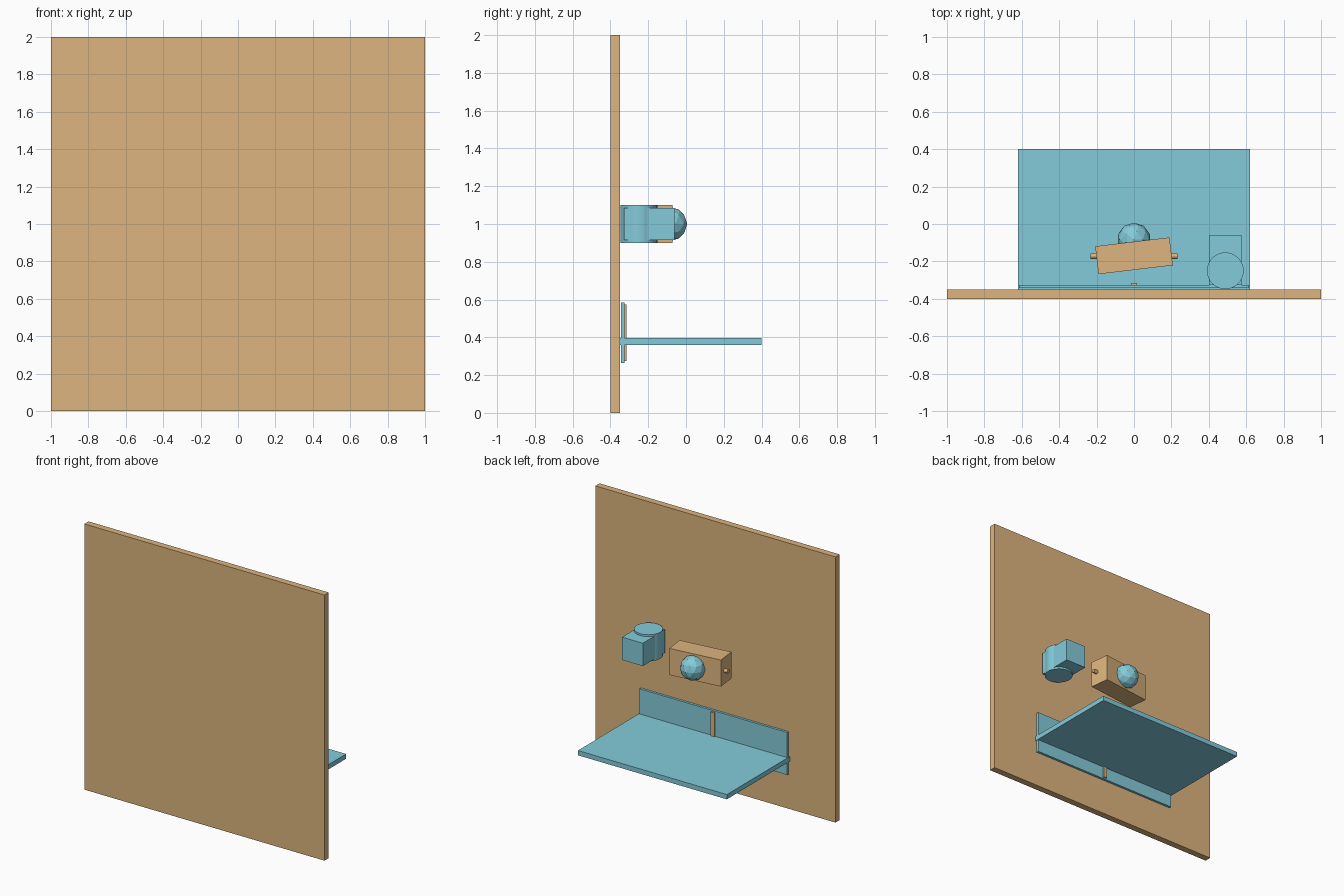
import bpy
from math import radians, pi

if "Cube" in bpy.data.objects:
    bpy.data.objects.remove(bpy.data.objects["Cube"])


def material(name, color):
    m = bpy.data.materials.new(name)
    m.diffuse_color = color
    m.use_nodes = True
    m.node_tree.nodes["Principled BSDF"].inputs["Base Color"].default_value = m.diffuse_color
    return m


WOOD = material("wood", (0.72, 0.46, 0.21, 1))
BLUE = material("blue", (0.23, 0.60, 0.70, 1))


def finish(name, mat):
    ob = bpy.context.object
    ob.name = name
    ob.data.materials.append(mat)
    return ob


def box(name, x, y, z, mat, turn=0):
    """Box from (min, max) ranges, turned about its own vertical axis."""
    bpy.ops.mesh.primitive_cube_add(
        size=1, location=[sum(r) / 2 for r in (x, y, z)], rotation=(0, 0, turn))
    bpy.context.object.scale = [r[1] - r[0] for r in (x, y, z)]
    return finish(name, mat)


def cylinder(name, loc, radius, depth, sides, mat, rot=(0, 0, 0)):
    bpy.ops.mesh.primitive_cylinder_add(
        vertices=sides, radius=radius, depth=depth, location=loc, rotation=rot)
    return finish(name, mat)


# upright wall and the shelf sticking out of it
box("wall", (-1, 1), (-0.40, -0.35), (0, 2), WOOD)
box("shelf", (-0.62, 0.62), (-0.35, 0.40), (0.36, 0.396), BLUE)

# window-like panel behind the shelf with a central strip
box("back_panel", (-0.615, 0.615), (-0.343, -0.325), (0.265, 0.585), BLUE)
box("panel_strip", (-0.015, 0.015), (-0.326, -0.315), (0.275, 0.575), WOOD)

# slightly turned block with an axle through it and a faceted ball in front
box("block", (-0.20, 0.20), (-0.245, -0.095), (0.90, 1.10), WOOD, radians(6.8))
cylinder("axle", (0, -0.172, 1.0), 0.015, 0.465, 12, WOOD, (0, pi / 2, 0))
bpy.ops.mesh.primitive_ico_sphere_add(
    subdivisions=2, radius=0.09, location=(0, -0.083, 1.0))
finish("ball", BLUE)

# side drum with a box housing running through it
cylinder("drum", (0.488, -0.25, 1.0), 0.098, 0.20, 32, BLUE)
bpy.ops.object.shade_smooth_by_angle()
box("drum_housing", (0.402, 0.574), (-0.327, -0.06), (0.914, 1.086), BLUE)
